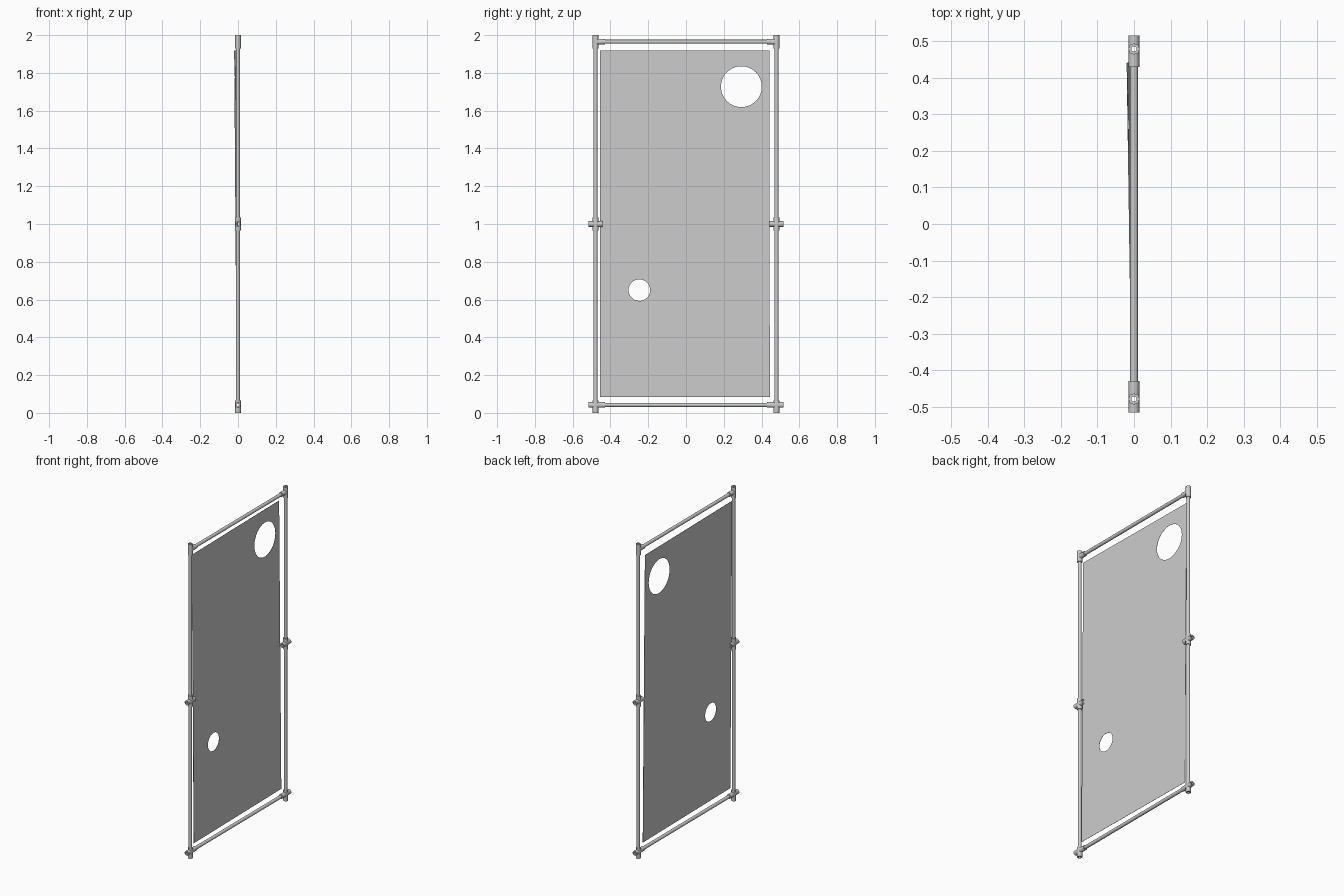
import bpy, bmesh, math
from mathutils import Matrix

if "Cube" in bpy.data.objects:
    bpy.data.objects.remove(bpy.data.objects["Cube"])

POST_Y = 0.479                       # distance of each upright from the centre
TOP, MID, LOW = 1.965, 1.0, 0.042    # joint heights
R_PIPE, R_SLEEVE, R_BORE = 0.0105, 0.0148, 0.0075


def cylinder(name, axis, start, end, other, radius):
    """Cylinder along 'Y' or 'Z' from start to end; other = fixed coordinate."""
    mid = (start + end) / 2
    if axis == 'Z':
        m = Matrix.Translation((0, other, mid))
    else:
        m = Matrix.Translation((0, mid, other)) @ Matrix.Rotation(math.pi / 2, 4, 'X')
    bm = bmesh.new()
    bmesh.ops.create_cone(bm, cap_ends=True, segments=24, radius1=radius,
                          radius2=radius, depth=abs(end - start), matrix=m)
    me = bpy.data.meshes.new(name)
    bm.to_mesh(me)
    bm.free()
    ob = bpy.data.objects.new(name, me)
    bpy.context.collection.objects.link(ob)
    return ob


def activate(ob):
    bpy.ops.object.select_all(action='DESELECT')
    ob.select_set(True)
    bpy.context.view_layer.objects.active = ob


def combine(ob, tool, operation):
    activate(ob)
    mod = ob.modifiers.new(operation.lower(), 'BOOLEAN')
    mod.operation, mod.object, mod.solver = operation, tool, 'EXACT'
    bpy.ops.object.modifier_apply(modifier=mod.name)
    bpy.data.objects.remove(tool)


def finish(ob, mirrored=False):
    activate(ob)
    if mirrored:
        mod = ob.modifiers.new("other_side", 'MIRROR')
        mod.use_axis = (False, True, False)
        mod.use_mirror_merge = False
        bpy.ops.object.modifier_apply(modifier=mod.name)
    bpy.ops.object.shade_smooth_by_angle(angle=math.radians(35))


def pipe(name, axis, start, end, other, mirrored=False):
    ob = cylinder(name, axis, start, end, other, R_PIPE)
    combine(ob, cylinder("bore", axis, start - 0.01, end + 0.01, other, R_BORE), 'DIFFERENCE')
    finish(ob, mirrored)


def fitting(name, z, z0, z1, y0, y1, open_outside):
    ob = cylinder(name, 'Z', z0, z1, POST_Y, R_SLEEVE)
    combine(ob, cylinder("arm", 'Y', y0, y1, z, R_SLEEVE * 0.995), 'UNION')
    combine(ob, cylinder("bore", 'Z', z0 - 0.01, z1 + 0.01, POST_Y, R_BORE), 'DIFFERENCE')
    outer = y1 + 0.01 if open_outside else POST_Y
    combine(ob, cylinder("bore", 'Y', y0 - 0.01, outer, z, R_BORE * 0.995), 'DIFFERENCE')
    finish(ob, True)


# Upright and cross pipes
pipe("lower_uprights", 'Z', 0.06, 0.97, POST_Y, True)
pipe("upper_uprights", 'Z', 1.03, 1.935, POST_Y, True)
pipe("top_rail", 'Y', -0.435, 0.435, TOP)
pipe("bottom_rail", 'Y', -0.435, 0.435, LOW)

# Pipe fittings, mirrored left and right
fitting("top_tees", TOP, 1.93, 2.0, 0.43, POST_Y, False)
fitting("middle_crosses", MID, 0.965, 1.035, 0.442, 0.516, True)
fitting("bottom_crosses", LOW, 0.0, 0.065, 0.43, 0.516, True)

# Thin panel with two round openings (drawn in y/z, then tilted slightly)
curve = bpy.data.curves.new("panel", 'CURVE')
curve.dimensions, curve.fill_mode, curve.extrude = '2D', 'BOTH', 0.0006


def outline(points):
    sp = curve.splines.new('POLY')
    sp.points.add(len(points) - 1)
    for p, (y, z) in zip(sp.points, points):
        p.co = (y, z, 0, 1)
    sp.use_cyclic_u = True


def ring(y, z, r, n=64):
    return [(y + r * math.cos(2 * math.pi * i / n),
             z + r * math.sin(2 * math.pi * i / n)) for i in range(n)]


outline([(-0.455, 0.085), (0.444, 0.085), (0.441, 1.918), (-0.455, 1.918)])
outline(ring(0.293, 1.727, 0.108))
outline(ring(-0.247, 0.65, 0.057))
panel = bpy.data.objects.new("panel", curve)
bpy.context.collection.objects.link(panel)
activate(panel)
bpy.ops.object.convert(target='MESH')
panel = bpy.context.object
for v in panel.data.vertices:
    y, z, t = v.co
    v.co = (t - 0.0065 - 0.0145 * y - 0.0073 * (z - 1.0), y, z)
